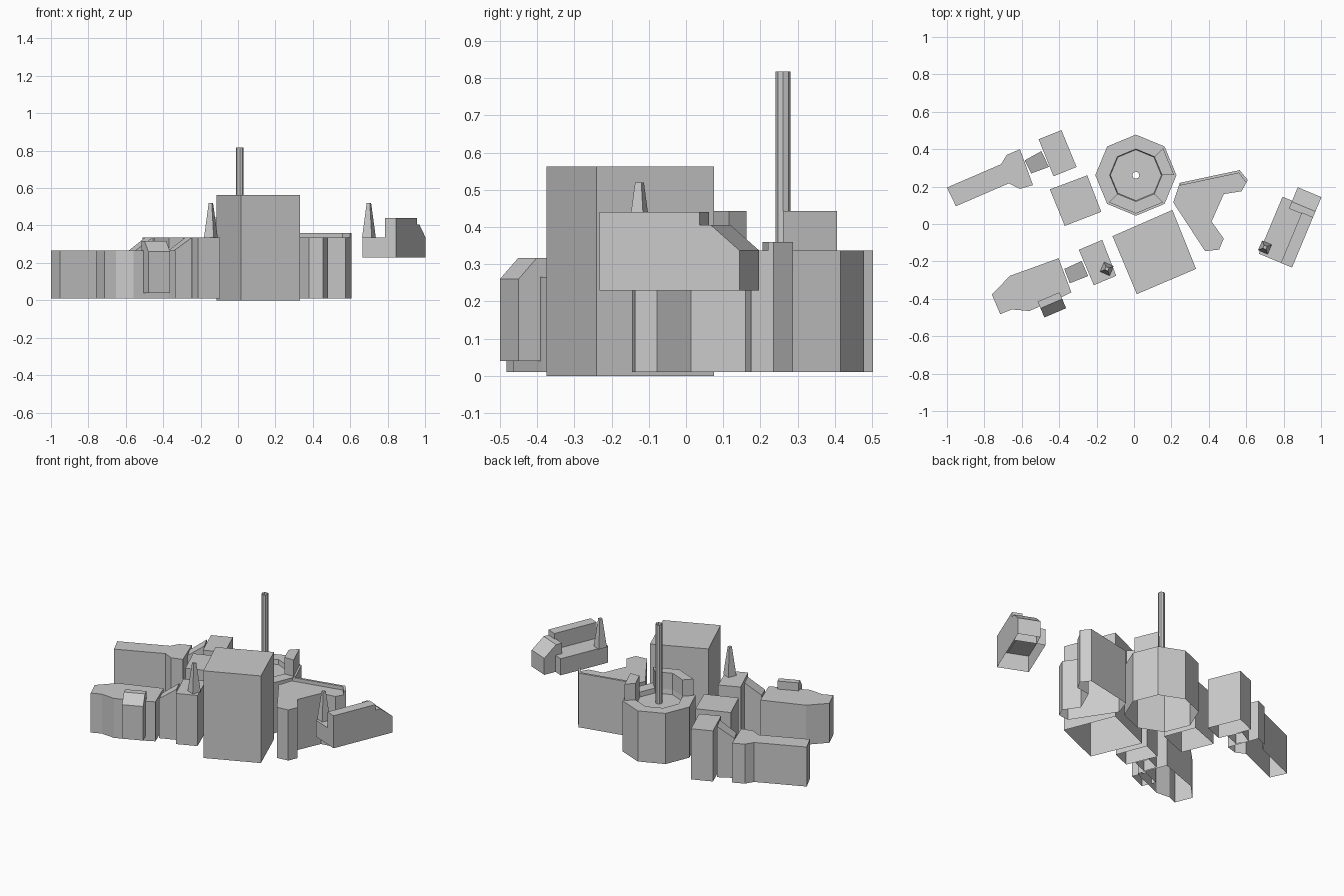
import bpy, bmesh
from math import cos, sin, pi, radians
from mathutils import Vector

if "Cube" in bpy.data.objects:
    bpy.data.objects.remove(bpy.data.objects["Cube"])

CENTRE = (.005, -.005, 0)   # moves the whole layout onto the origin

def mesh(name, verts, faces):
    me = bpy.data.meshes.new(name)
    me.from_pydata(verts, [], faces)
    bm = bmesh.new()
    bm.from_mesh(me)
    bmesh.ops.recalc_face_normals(bm, faces=bm.faces)
    bm.to_mesh(me)
    bm.free()
    ob = bpy.data.objects.new(name, me)
    ob.location = CENTRE
    bpy.context.collection.objects.link(ob)
    return ob

def prism(name, pts, z0, z1):
    """Open-bottomed shell over a plan outline; z1 is one height or one per corner."""
    n = len(pts)
    tops = z1 if isinstance(z1, (list, tuple)) else [z1] * n
    verts = [(x, y, z0) for x, y in pts] + [(x, y, z) for (x, y), z in zip(pts, tops)]
    faces = [(i, (i + 1) % n, n + (i + 1) % n, n + i) for i in range(n)]
    return mesh(name, verts, faces + [tuple(range(n, 2 * n))])

def ring_pts(cx, cy, r, n=8):
    return [(cx + r * cos(2 * pi * i / n), cy + r * sin(2 * pi * i / n)) for i in range(n)]

def rings(name, cx, cy, profile):
    """Eight-sided shell through (radius, height) pairs, open at both ends."""
    verts = [(x, y, z) for r, z in profile for x, y in ring_pts(cx, cy, r)]
    faces = [(8 * j + i, 8 * j + (i + 1) % 8, 8 * j + 8 + (i + 1) % 8, 8 * j + 8 + i)
             for j in range(len(profile) - 1) for i in range(8)]
    return mesh(name, verts, faces)

def spire(name, cx, cy, z0, z1, b=0.028, t=0.009):
    """Tapered square spire turned with the layout."""
    verts = []
    for h, z in ((b, z0), (t, z1)):
        for k in range(4):
            a = radians(45 - 23 + 90 * k)
            verts.append((cx + h * 1.41 * cos(a), cy + h * 1.41 * sin(a), z))
    faces = [(i, (i + 1) % 4, 4 + (i + 1) % 4, 4 + i) for i in range(4)]
    return mesh(name, verts, faces + [(4, 5, 6, 7)])

BASE, LOW, MID = 0.01, 0.265, 0.337

# Large central block and small block
prism("main_block", [(-.12, -.06), (.20, .08), (.327, -.235), (.01, -.37)], 0, .563)
prism("small_block", [(-.455, .19), (-.255, .265), (-.18, .07), (-.375, -.005)], BASE, MID)

# Octagonal tower with slightly recessed roof, and the hollow mast
cx, cy = .005, .266
rings("octagon_tower", cx, cy, [(.217, BASE), (.217, MID), (.14, MID), (.136, MID - .03), (.019, MID - .03)])
rings("mast", cx, cy, [(.02, MID - .03), (.02, .818)])

# Raised wall segments on the tower rim
outer, inner = ring_pts(cx, cy, .205), ring_pts(cx, cy, .14)
for first, last in ((0, 1), (5, 7)):
    span = range(first, last + 1)
    prism("rim_wall", [outer[i] for i in span] + [inner[i] for i in reversed(span)], MID - .002, .443)

# Forked building with a parapet on its rear edge
prism("forked_building", [(.24, .225), (.56, .293), (.603, .24), (.57, .18), (.475, .165),
                          (.41, .018), (.475, -.073), (.45, -.132), (.375, -.14), (.205, .12)], BASE, MID)
prism("fork_parapet", [(.24, .225), (.56, .293), (.603, .24), (.595, .225), (.555, .277), (.24, .21)],
      MID - .002, .36)

# Rear left building: hall, sloped link, end block
prism("rear_hall", [(-1.005, .2), (-.715, .325), (-.685, .375), (-.615, .405), (-.545, .213),
                    (-.615, .193), (-.675, .222), (-.957, .1)], BASE, LOW)
prism("rear_link", [(-.59, .345), (-.5, .395), (-.46, .31), (-.555, .275)], BASE, [LOW, MID, MID, LOW])
prism("rear_end_block", [(-.515, .458), (-.393, .507), (-.312, .31), (-.435, .26)], BASE, MID)

# Front left building: hall, sloped link, end block with spire
prism("front_hall", [(-.765, -.372), (-.668, -.272), (-.408, -.178), (-.34, -.36), (-.378, -.38),
                     (-.565, -.46), (-.658, -.452), (-.72, -.477)], BASE, LOW)
prism("front_link", [(-.378, -.235), (-.285, -.193), (-.25, -.273), (-.348, -.312)],
      BASE, [LOW, MID, MID, LOW])
prism("front_end_block", [(-.3, -.133), (-.175, -.08), (-.1, -.272), (-.22, -.322)], BASE, MID)
spire("front_spire", -.15, -.235, MID, .52)

# Side annex with chamfered front top
a, b = Vector((-.52, -.41)), Vector((-.404, -.36))
d = Vector((.036, -.085))
prof = [(0, .04), (0, .317), (.42, .317), (1, .26), (1, .04)]
verts = [(*(p + d * t), z) for p in (a, b) for t, z in prof]
mesh("side_annex", verts, [(i, i + 1, 6 + i, 5 + i) for i in range(4)]
     + [(0, 1, 2, 3, 4), (5, 6, 7, 8, 9)])

# Raised unit on the right, hollow below; u runs along, v runs across
o, du, dv = Vector((.84, -.228)), Vector((.385, .923)), Vector((-.923, .385))

def rect(u0, u1, v0, v1):
    return [tuple(o + du * u + dv * v) for u, v in ((u0, v0), (u1, v0), (u1, v1), (u0, v1))]

prism("raised_hull", rect(0, .33, 0, .193), .23, MID)
prism("raised_upper", rect(0, .292, 0, .065), MID - .002, .44)
prism("raised_nose_base", rect(.33, .408, 0, .137), .23, MID)
prism("raised_nose_rear", rect(.285, .325, 0, .137), MID - .002, .405)
prism("raised_nose_slope", rect(.325, .408, 0, .137), MID - .002, [.405, MID, MID, .405])
spire("raised_spire", .695, -.12, MID, .52)
